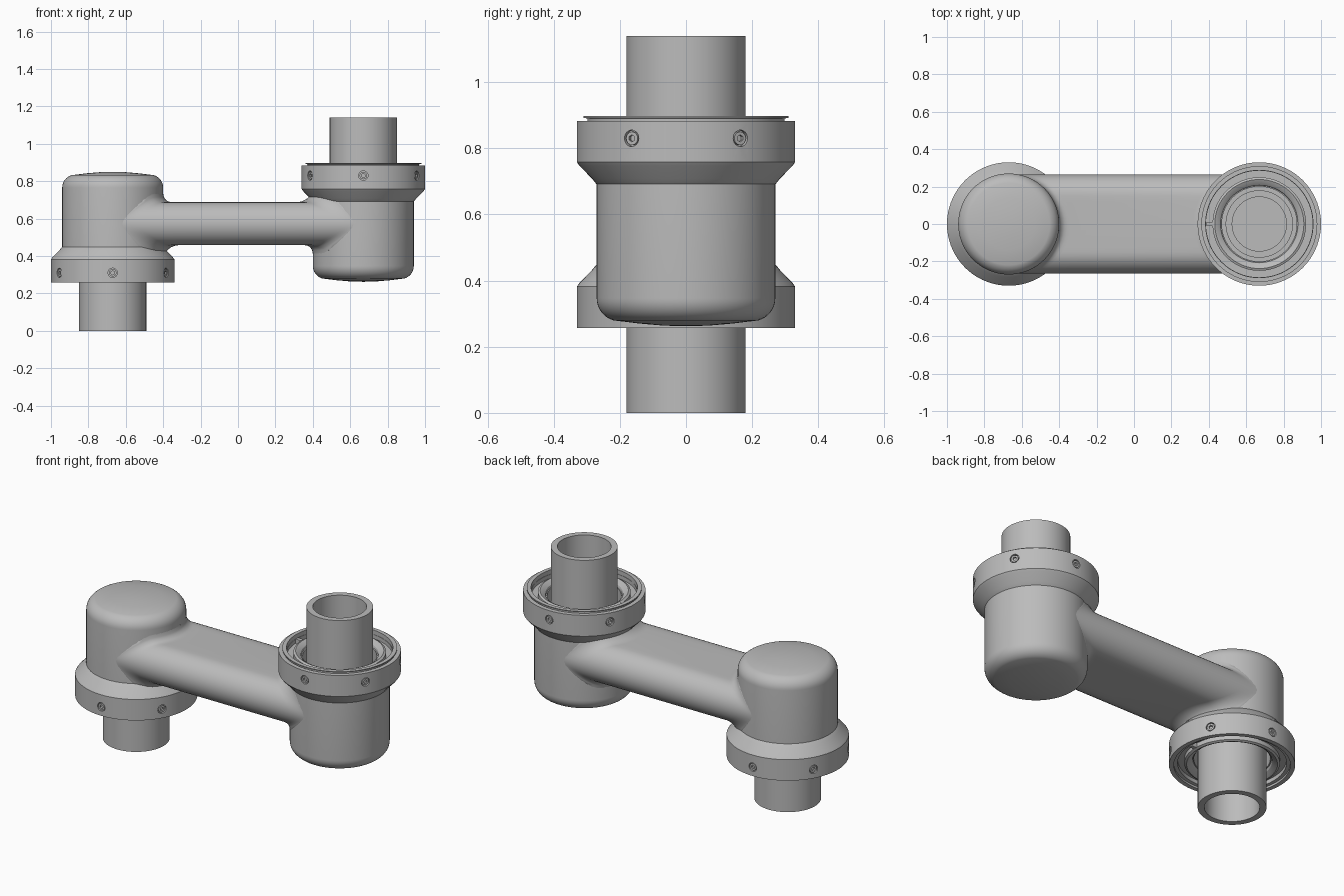
import bpy, bmesh, math
from mathutils import Matrix, Vector

cube = bpy.data.objects.get("Cube")
if cube:
    bpy.data.objects.remove(cube, do_unlink=True)

grey = bpy.data.materials.new("satin_grey")
grey.use_nodes = True
grey.diffuse_color = (0.5, 0.5, 0.5, 1)
grey.node_tree.nodes["Principled BSDF"].inputs["Base Color"].default_value = (0.5, 0.5, 0.5, 1)

HEIGHT = 1.14
AXIS = 0.67      # distance of each joint axis from the centre
BODY = 0.27      # housing radius
RIM = 0.33       # collar radius


def finish(name, bm, matrix=None, angle=30):
    if matrix:
        bm.transform(matrix)
    bmesh.ops.recalc_face_normals(bm, faces=bm.faces)
    mesh = bpy.data.meshes.new(name)
    bm.to_mesh(mesh)
    bm.free()
    mesh.materials.append(grey)
    obj = bpy.data.objects.new(name, mesh)
    bpy.context.collection.objects.link(obj)
    smooth(obj, angle)
    return obj


def smooth(obj, angle=30):
    bpy.ops.object.select_all(action='DESELECT')
    obj.select_set(True)
    bpy.context.view_layer.objects.active = obj
    bpy.ops.object.shade_smooth_by_angle(angle=math.radians(angle))


def lathe(name, profile, matrix, closed=True, steps=72, angle=30):
    bm = bmesh.new()
    verts = [bm.verts.new((r, 0, z)) for r, z in profile]
    edges = [bm.edges.new(pair) for pair in zip(verts, verts[1:])]
    if closed:
        edges.append(bm.edges.new((verts[-1], verts[0])))
    bmesh.ops.spin(bm, geom=verts + edges, cent=(0, 0, 0), axis=(0, 0, 1),
                   angle=math.tau, steps=steps, use_duplicate=False)
    bmesh.ops.remove_doubles(bm, verts=bm.verts, dist=1e-5)
    return finish(name, bm, matrix, angle)


def radial(angle, radius, z):
    """Frame whose z axis points outwards from the joint axis."""
    return (Matrix.Rotation(angle, 4, 'Z') @ Matrix.Translation((radius, 0, z))
            @ Matrix.Rotation(math.pi / 2, 4, 'Y'))


def joint(side, matrix, dome):
    # Housing with a rounded, slightly crowned end
    corner, shoulder = 0.07, dome + 0.085
    profile = [(0, dome), (0.07, dome + 0.002), (0.14, dome + 0.008)]
    for i in range(9):
        a = math.radians(16 + i * 74 / 8)
        profile.append((BODY - corner + corner * math.sin(a), shoulder - corner * math.cos(a)))
    profile += [(BODY, 0.72), (0.2, 0.72), (0, 0.72)]
    lathe(side + "_housing", profile, matrix, closed=False)

    # Collar with a flared neck and a stepped recess in its face
    face = 0.883
    collar = lathe(side + "_collar", [
        (0.255, 0.68), (0.272, 0.693), (0.284, 0.708), (0.322, 0.747), (RIM, 0.758),
        (RIM, face), (0.305, face), (0.305, face - 0.012), (0.285, face - 0.012),
        (0.285, face - 0.035), (0.2, face - 0.035), (0.2, 0.68)], matrix)

    # Counterbored screw holes around the collar
    bm = bmesh.new()
    frames = [radial(math.radians(30 + 60 * i), RIM, 0.83) for i in range(6)]
    for frame in frames:
        bmesh.ops.create_cone(bm, cap_ends=True, segments=24, radius1=0.025, radius2=0.025,
                              depth=0.03, matrix=matrix @ frame)
    cutter = finish(side + "_hole_cutter", bm)
    cutter.hide_render = True
    cut = collar.modifiers.new("holes", 'BOOLEAN')
    cut.operation, cut.solver, cut.object = 'DIFFERENCE', 'EXACT', cutter
    bpy.context.view_layer.objects.active = collar
    bpy.ops.object.modifier_apply(modifier=cut.name)
    bpy.data.objects.remove(cutter, do_unlink=True)
    smooth(collar)

    # Socket screws
    for i, frame in enumerate(frames):
        bm = bmesh.new()
        outer, rim, inner, floor = [], [], [], []
        for k in range(24):
            a = math.tau * k / 24
            hexagon = 0.0095 / math.cos((a % (math.pi / 3)) - math.pi / 6)
            for ring, r, z in ((outer, 0.02, -0.018), (rim, 0.02, -0.003),
                               (inner, hexagon, -0.003), (floor, hexagon, -0.014)):
                ring.append(bm.verts.new((r * math.cos(a), r * math.sin(a), z)))
        for a, b in ((outer, rim), (rim, inner), (inner, floor)):
            for k in range(24):
                n = (k + 1) % 24
                bm.faces.new((a[k], a[n], b[n], b[k]))
        bm.faces.new(floor)
        bm.faces.new(outer)
        finish(f"{side}_screw_{i + 1}", bm, matrix @ frame)

    # Bearing ring inside the recess
    lathe(side + "_bearing_ring", [
        (0.25, 0.83), (0.25, 0.872), (0.238, 0.878), (0.225, 0.872), (0.21, 0.86),
        (0.2, 0.83)], matrix)

    # Open tube with a closed floor deep in the housing
    lathe(side + "_tube", [
        (0, 0.36), (0.08, 0.365), (0.145, 0.385), (0.145, HEIGHT), (0.18, HEIGHT),
        (0.18, 0.345), (0, 0.345)], matrix, closed=False)

    # Locating key between the bearing ring and collar
    bm = bmesh.new()
    bmesh.ops.create_cube(bm, size=1, matrix=Matrix.Translation((-0.265, 0, 0.86))
                          @ Matrix.Diagonal((0.035, 0.022, 0.03, 1)))
    finish(side + "_locating_key", bm, matrix)


upright = Matrix.Translation((AXIS, 0, 0))
inverted = Matrix.Translation((-AXIS, 0, HEIGHT)) @ Matrix.Rotation(math.pi, 4, 'Y')
joint("left", upright, 0.262)
joint("right", inverted, 0.29)

# Thin seal lip standing proud of the upper collar
lathe("seal_lip", [(0.287, 0.86), (0.287, 0.897), (0.31, 0.897), (0.31, 0.892),
                   (0.298, 0.89), (0.298, 0.86)], upright)

# Link arm: stadium section, flared into both housings
bm = bmesh.new()
half_z, flat, middle, arc = 0.115, 0.15, 0.573, 16
section = []
for sign in (1, -1):
    for i in range(arc + 1):
        a = math.pi * i / arc - math.pi / 2
        section.append((sign * (flat + half_z * math.cos(a)), sign * math.sin(a)))
    # Points across the flat so that it follows the round wall
    section += [(sign * flat * (1 - 2 * k / 10), sign) for k in range(1, 10)]


def flare(d, r):
    return 0 if d >= r else r - math.sqrt(r * r - (r - max(d, 0)) ** 2)


rings = []
distances = [-0.02, 0, 0.004, 0.01, 0.02, 0.03, 0.045, 0.065, 0.085]
stations = [(-1, d) for d in distances] + [(1, d) for d in reversed(distances)]
for end, d in stations:
    ring = []
    for y, n in section:
        wall = AXIS - math.sqrt(BODY ** 2 - y ** 2)
        radius = 0.085 if n * end > 0 else 0.045
        z = middle + n * (half_z + flare(d, radius) * abs(n))
        ring.append(bm.verts.new((end * (wall - d), y, z)))
    rings.append(ring)
for a, b in zip(rings, rings[1:]):
    for k in range(len(a)):
        n = (k + 1) % len(a)
        bm.faces.new((a[k], a[n], b[n], b[k]))
finish("link_arm", bm, angle=40)
